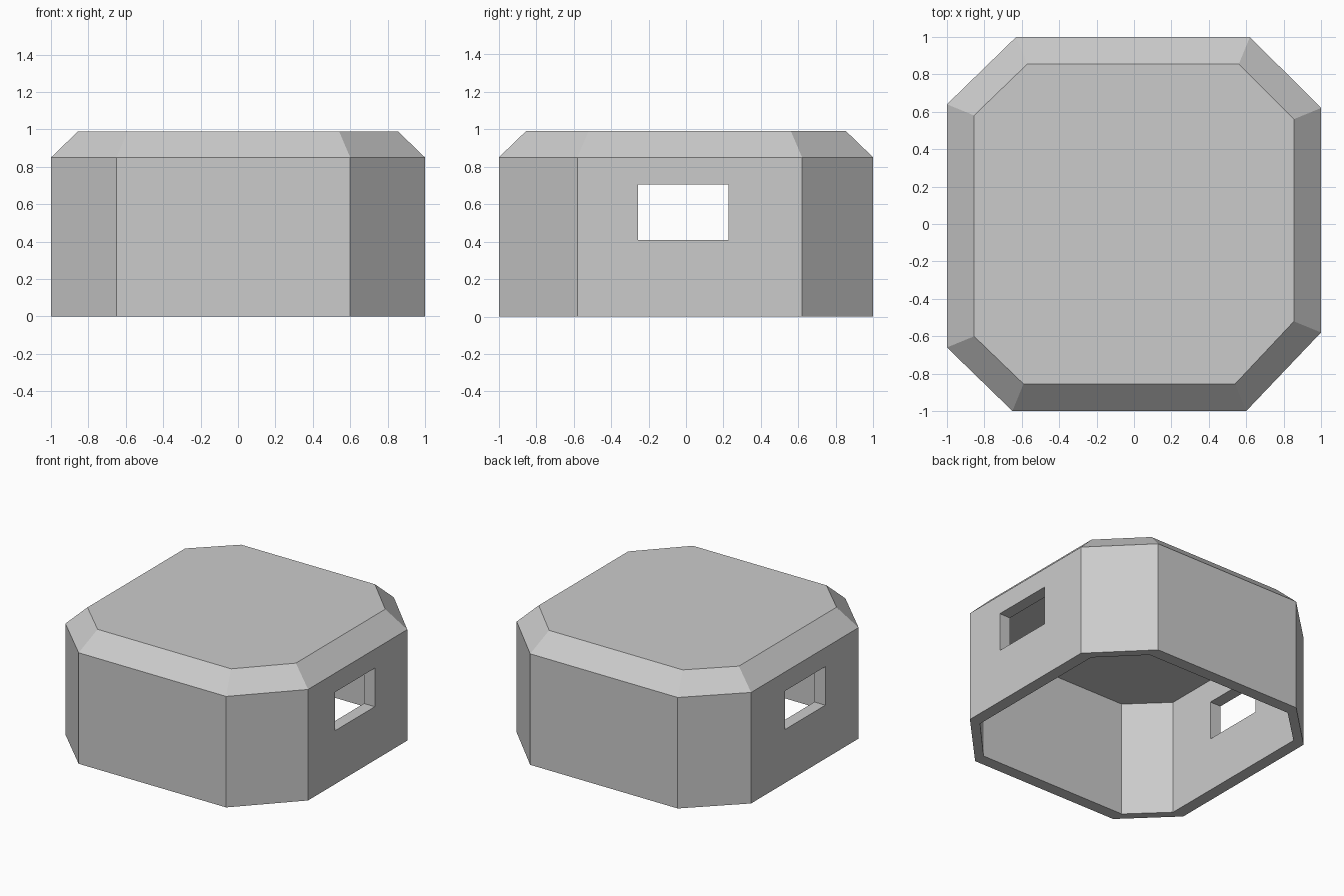
import bpy, bmesh

cube = bpy.data.objects.get("Cube")
if cube:
    bpy.data.objects.remove(cube, do_unlink=True)

# Single plain grey material
grey = bpy.data.materials.new("light_grey")
grey.use_nodes = True
colour = (0.6, 0.6, 0.6, 1)
grey.diffuse_color = colour
bsdf = grey.node_tree.nodes["Principled BSDF"]
bsdf.inputs["Base Color"].default_value = colour
bsdf.inputs["Roughness"].default_value = 0.8

# Slightly irregular octagonal plan, listed counter-clockwise
PLAN = [(0.62, 1), (-0.63, 1), (-1, 0.64), (-1, -0.66),
        (-0.65, -1), (0.60, -1), (1, -0.58), (1, 0.62)]
EAVE, ROOF, CEILING = 0.85, 0.99, 0.88
WALL, SLOPE = 0.092, 0.145


def inset(point, depth, slide):
    """Move a plan corner in from its wall, sliding it along the wall too."""
    def move(v):
        amount = depth if abs(v) == 1 else depth * slide
        return v - amount if v > 0 else v + amount
    return tuple(move(v) for v in point)


def ring(bm, points, z):
    return [bm.verts.new((x, y, z)) for x, y in points]


# Shell: hollow underside, thick walls and a sloped roof edge
bm = bmesh.new()
inner = [inset(p, WALL, 0) for p in PLAN]
crown = [inset(p, SLOPE, 0.41) for p in PLAN]
rings = [ring(bm, inner, CEILING), ring(bm, inner, 0), ring(bm, PLAN, 0),
         ring(bm, PLAN, EAVE), ring(bm, crown, ROOF)]
for low, high in zip(rings, rings[1:]):
    for i in range(len(low)):
        j = (i + 1) % len(low)
        bm.faces.new((low[i], low[j], high[j], high[i]))
bm.faces.new(rings[0])
bm.faces.new(rings[-1])
bmesh.ops.recalc_face_normals(bm, faces=bm.faces)
mesh = bpy.data.meshes.new("hollow_shell")
bm.to_mesh(mesh)
bm.free()
mesh.materials.append(grey)
shell = bpy.data.objects.new("hollow_shell", mesh)
bpy.context.collection.objects.link(shell)

# Window openings straight through both side walls
bpy.ops.mesh.primitive_cube_add(size=1, location=(0, -0.015, 0.557))
cutter = bpy.context.object
cutter.name = "window_cutter"
cutter.scale = (3, 0.485, 0.295)
cutter.hide_render = True
cutter.data.materials.append(grey)
cut = shell.modifiers.new("windows", 'BOOLEAN')
cut.operation = 'DIFFERENCE'
cut.solver = 'EXACT'
cut.object = cutter

# Apply the cut and remove the helper
bpy.ops.object.select_all(action='DESELECT')
bpy.context.view_layer.objects.active = shell
shell.select_set(True)
bpy.ops.object.modifier_apply(modifier=cut.name)
bpy.data.objects.remove(cutter, do_unlink=True)
